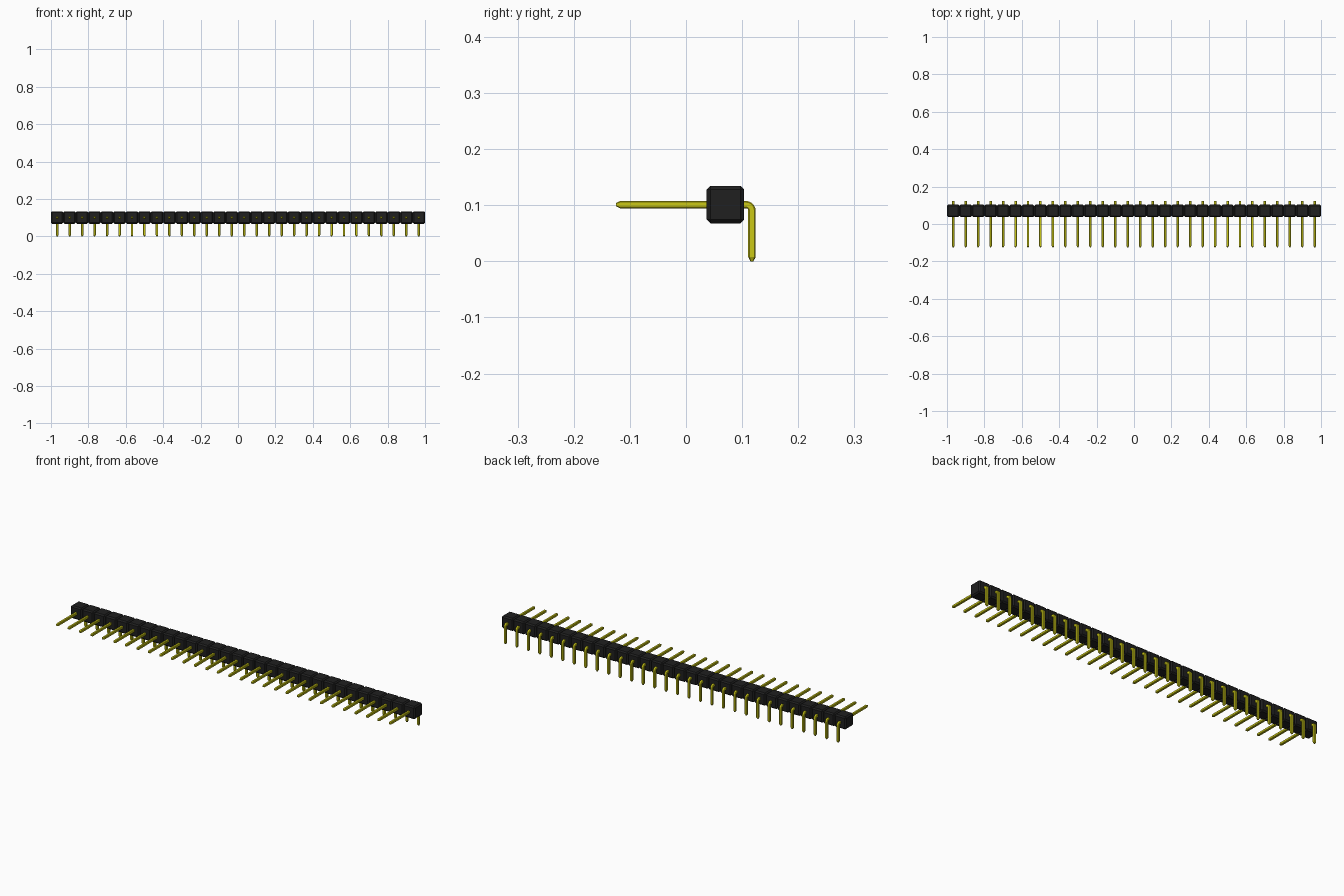
import bpy, bmesh, math
from mathutils import Vector

cube = bpy.data.objects.get("Cube")
if cube:
    bpy.data.objects.remove(cube)

COUNT = 30
PITCH = 2 / COUNT
PIN_Z = 0.101                 # height of the horizontal pin axis
LEG_Y = 0.1175                # depth of the vertical pin axis
HALF, CHAMFER = 0.0066, 0.0022


def material(name, color):
    m = bpy.data.materials.new(name)
    m.use_nodes = True
    m.diffuse_color = color
    m.node_tree.nodes["Principled BSDF"].inputs["Base Color"].default_value = color
    return m


def add_part(name, bm, mat):
    bmesh.ops.recalc_face_normals(bm, faces=bm.faces)
    mesh = bpy.data.meshes.new(name)
    bm.to_mesh(mesh)
    bm.free()
    mesh.materials.append(mat)
    ob = bpy.data.objects.new(name, mesh)
    bpy.context.collection.objects.link(ob)
    # repeat the part along the strip
    ob.location.x = -1 + PITCH / 2
    arr = ob.modifiers.new("row", 'ARRAY')
    arr.count = COUNT
    arr.use_relative_offset = False
    arr.use_constant_offset = True
    arr.constant_offset_displace = (PITCH, 0, 0)
    return ob


black = material("black plastic", (0.014, 0.014, 0.014, 1))
yellow = material("yellow metal", (0.60, 0.58, 0.008, 1))

# Housing block: a cube with all edges chamfered
bm = bmesh.new()
bmesh.ops.create_cube(bm, size=PITCH)
bmesh.ops.bevel(bm, geom=bm.edges[:], offset=0.0065, segments=1, affect='EDGES')
bmesh.ops.translate(bm, verts=bm.verts, vec=(0, 0.0703, PIN_Z))
add_part("housing_blocks", bm, black)

# Bent pin: a chamfered square swept along an L path, with tapered tips
# Each station is (y, z, angle of the path, scale)
R, STEPS = 0.0105, 5
stations = [(-0.125, PIN_Z, 0, 0.4), (-0.1175, PIN_Z, 0, 1)]
for i in range(STEPS + 1):
    a = math.pi / 2 * i / STEPS
    stations.append((LEG_Y - R + R * math.sin(a), PIN_Z - R + R * math.cos(a), a, 1))
stations += [(LEG_Y, 0.0075, math.pi / 2, 1), (LEG_Y, 0, math.pi / 2, 0.4)]

h, c = HALF, HALF - CHAMFER
section = [(h, -c), (h, c), (c, h), (-c, h), (-h, c), (-h, -c), (-c, -h), (c, -h)]
bm = bmesh.new()
rings = []
for y, z, a, s in stations:
    out = Vector((0, math.sin(a), math.cos(a)))
    rings.append([bm.verts.new(Vector((u * s, y, z)) + out * v * s) for u, v in section])
for r0, r1 in zip(rings, rings[1:]):
    for i in range(8):
        j = (i + 1) % 8
        bm.faces.new((r0[i], r0[j], r1[j], r1[i]))
bm.faces.new(rings[0])
bm.faces.new(rings[-1])
add_part("bent_pins", bm, yellow)
